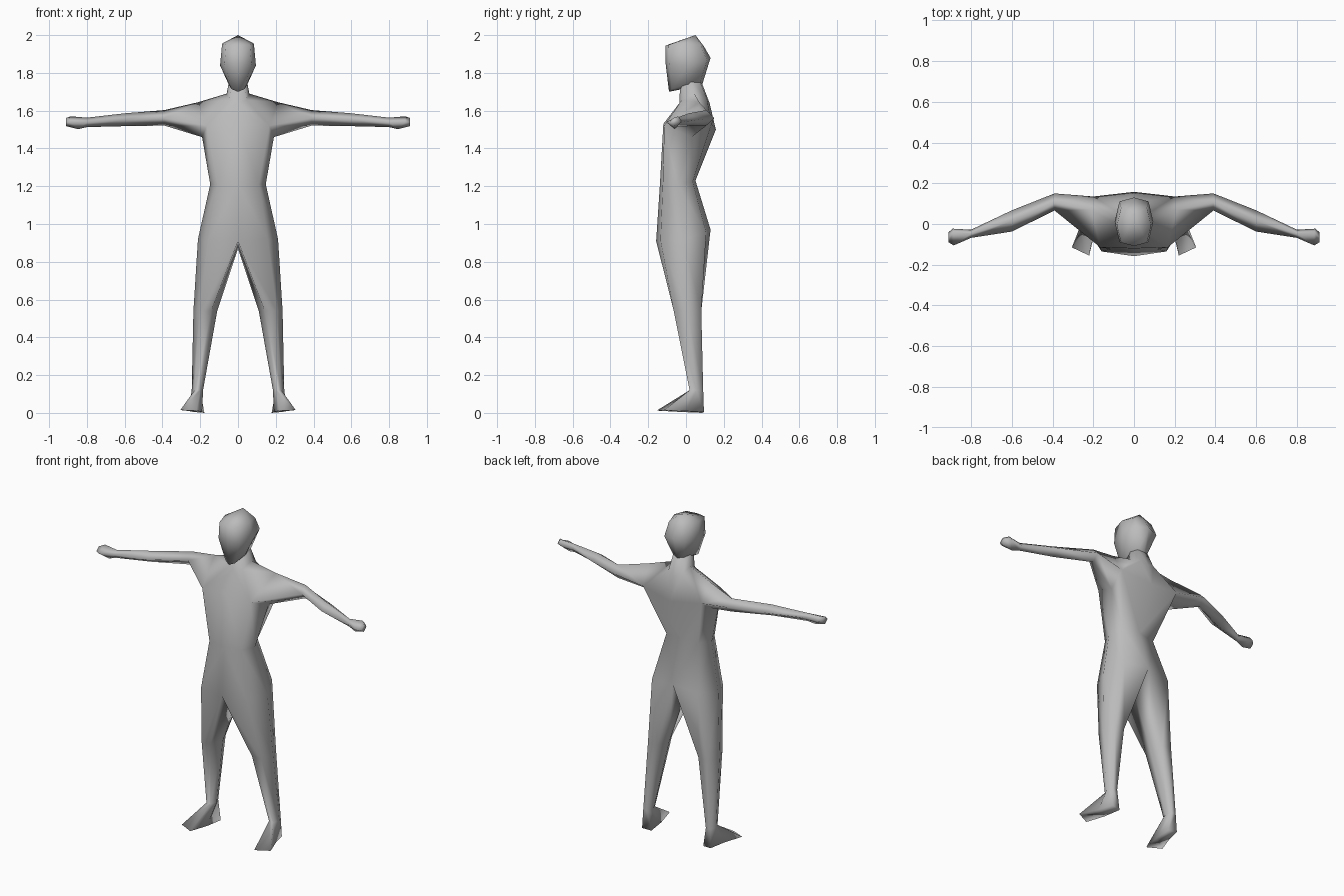
import bpy
import bmesh
from math import cos, sin, radians

default_cube = bpy.data.objects.get("Cube")
if default_cube:
    bpy.data.objects.remove(default_cube, do_unlink=True)

# Plain grey skin
grey = bpy.data.materials.new("plain grey")
grey.use_nodes = True
colour = (0.5, 0.5, 0.5, 1)
grey.diffuse_color = colour
grey.node_tree.nodes["Principled BSDF"].inputs["Base Color"].default_value = colour


def add_points(bm, points):
    return [bm.verts.new(p) for p in points]


def half_ring(bm, width, front, back, z_front, z_side, z_back, corner=0.75, side=0.5):
    """Five points from the front centre round the left side to the back centre."""
    depth = back - front
    return add_points(bm, [
        (0, front, z_front),
        (width * corner, front + depth * 0.08, (z_front * 2 + z_side) / 3),
        (width, front + depth * side, z_side),
        (width * corner, back - depth * 0.08, (z_back * 2 + z_side) / 3),
        (0, back, z_back)])


def diamond(bm, x, y, z, depth, height):
    """Arm section: top, front, bottom, back."""
    return add_points(bm, [
        (x, y, z + height), (x, y - depth, z),
        (x, y, z - height), (x, y + depth, z)])


def hexagon(bm, x, y, z, half_width, half_depth):
    """Leg section, starting at the inner front and going outwards."""
    ring = []
    for step in range(6):
        angle = radians(-120 + 60 * step)
        ring.append((x + half_width * cos(angle), y + half_depth * sin(angle) / sin(radians(60)), z))
    return add_points(bm, ring)


def bridge(bm, first, second, closed=False):
    count = len(first)
    for i in range(count if closed else count - 1):
        j = (i + 1) % count
        bm.faces.new((first[i], first[j], second[j], second[i]))


def loft(bm, rings, closed=False):
    for first, second in zip(rings, rings[1:]):
        bridge(bm, first, second, closed)


def finish(bm, name):
    """Mirror the left half to the right and make a smooth object."""
    bmesh.ops.mirror(bm, geom=bm.verts[:] + bm.edges[:] + bm.faces[:],
                     axis='X', merge_dist=0.0005)
    bmesh.ops.remove_doubles(bm, verts=bm.verts[:], dist=0.0005)
    bmesh.ops.recalc_face_normals(bm, faces=bm.faces[:])
    for face in bm.faces:
        face.smooth = True
    mesh = bpy.data.meshes.new(name)
    bm.to_mesh(mesh)
    bm.free()
    mesh.materials.append(grey)
    obj = bpy.data.objects.new(name, mesh)
    bpy.context.collection.objects.link(obj)
    return obj


# Body: neck and shoulders
body = bmesh.new()
neck_top = half_ring(body, 0.045, -0.03, 0.075, 1.77, 1.77, 1.77)
neck_base = half_ring(body, 0.06, -0.035, 0.125, 1.64, 1.69, 1.64)
chest = add_points(body, [
    (0, -0.12, 1.53), (0.165, -0.115, 1.52), (0.21, 0.07, 1.645),
    (0.2, 0.135, 1.53), (0, 0.158, 1.5)])
body.faces.new(neck_top)
loft(body, [neck_top, neck_base, chest])

# Body: trunk from the armpits down to the hips
armpit = add_points(body, [(0.19, 0.03, 1.46)])[0]
under_arm = chest[:2] + [armpit] + chest[3:]
waist = half_ring(body, 0.147, -0.138, 0.05, 1.21, 1.21, 1.23)
hips = half_ring(body, 0.212, -0.158, 0.13, 0.91, 0.92, 0.97)
loft(body, [under_arm, waist, hips])

# Body: arm and hand
arm_hole = [chest[2], chest[1], armpit, chest[3]]
elbow = diamond(body, 0.39, 0.108, 1.562, 0.042, 0.041)
forearm = diamond(body, 0.6, 0.015, 1.552, 0.052, 0.034)
wrist = diamond(body, 0.8, -0.048, 1.538, 0.02, 0.025)
knuckles = add_points(body, [
    (0.885, -0.04, 1.57), (0.885, -0.105, 1.54),
    (0.845, -0.06, 1.502), (0.89, -0.023, 1.545)])
fingertips = diamond(body, 0.91, -0.065, 1.54, 0.025, 0.022)
loft(body, [arm_hole, elbow, forearm, wrist, knuckles, fingertips], closed=True)
body.faces.new(fingertips)

# Body: leg and foot
crotch = add_points(body, [(0, 0, 0.87)])[0]
thigh = hips + [crotch]
knee = hexagon(body, 0.173, 0.008, 0.54, 0.063, 0.073)
ankle = hexagon(body, 0.215, 0.055, 0.12, 0.03, 0.036)
sole = add_points(body, [
    (0.22, -0.155, 0.012), (0.305, -0.115, 0.015), (0.26, 0, 0.01),
    (0.235, 0.095, 0.005), (0.178, 0.085, 0), (0.19, -0.03, 0.005)])
loft(body, [thigh, knee, ankle, sole], closed=True)
body.faces.new(sole)
finish(body, "body")

# Head: jaw, cheeks, brow and crown
head = bmesh.new()
jaw = half_ring(head, 0.05, -0.09, 0.085, 1.7, 1.74, 1.735, corner=0.65)
cheeks = half_ring(head, 0.095, -0.108, 0.13, 1.85, 1.84, 1.88)
brow = half_ring(head, 0.084, -0.108, 0.095, 1.945, 1.955, 1.94)
crown = add_points(head, [(0, 0.05, 2)])[0]
head.faces.new(jaw)
loft(head, [jaw, cheeks, brow])
for near, far in zip(brow, brow[1:]):
    head.faces.new((near, far, crown))
finish(head, "head")
